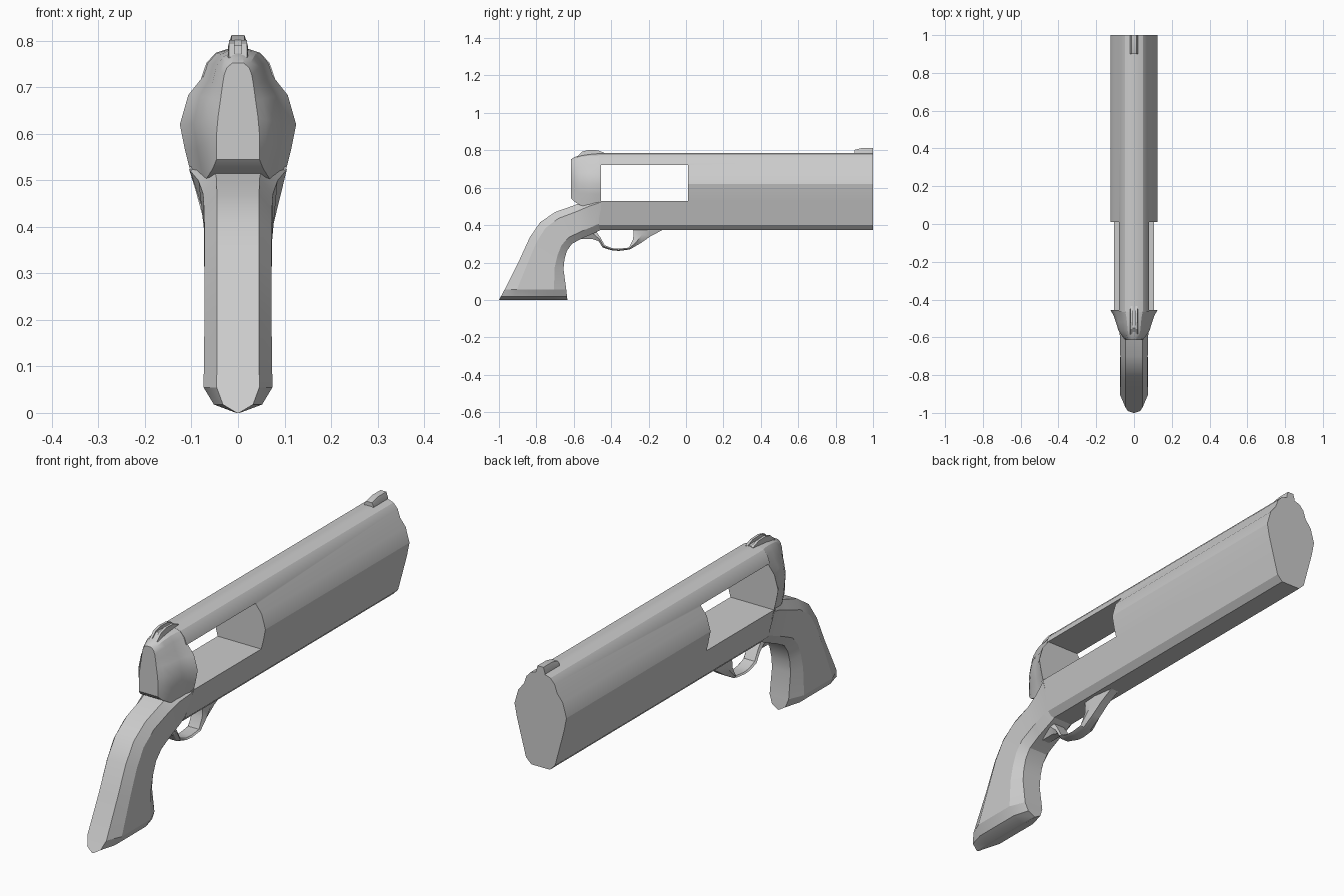
import bpy, bmesh, math

if "Cube" in bpy.data.objects:
    bpy.data.objects.remove(bpy.data.objects["Cube"])


def loft(name, rings):
    """Skin a list of closed rings of 3D points and cap both ends."""
    bm = bmesh.new()
    vs = [[bm.verts.new(p) for p in r] for r in rings]
    n = len(rings[0])
    for a, b in zip(vs, vs[1:]):
        for i in range(n):
            j = (i + 1) % n
            bm.faces.new((a[i], a[j], b[j], b[i]))
    bm.faces.new(vs[0])
    bm.faces.new(vs[-1])
    bmesh.ops.recalc_face_normals(bm, faces=bm.faces)
    me = bpy.data.meshes.new(name)
    bm.to_mesh(me)
    bm.free()
    ob = bpy.data.objects.new(name, me)
    bpy.context.collection.objects.link(ob)
    return ob


def mirrored(half, y):
    """Full cross-section at y from its right half, listed bottom to top."""
    return [(x, y, z) for x, z in half] + [(-x, y, z) for x, z in reversed(half)]


def finish(ob, angle=25):
    bpy.ops.object.select_all(action='DESELECT')
    ob.select_set(True)
    bpy.context.view_layer.objects.active = ob
    bpy.ops.object.shade_smooth_by_angle(angle=math.radians(angle))


# Barrel and frame: one constant section, with the cylinder window cut through
section = [(.045, .375), (.07, .40), (.105, .53), (.114, .565), (.125, .62),
           (.107, .683), (.08, .717), (.068, .752), (.048, .774), (.014, .785)]
barrel = loft("barrel_and_frame", [mirrored(section, -.465), mirrored(section, 1)])
cutter = loft("window_cutter", [mirrored([(.3, .53), (.3, .722)], y) for y in (-.6, .01)])
cutter.hide_render = True
mod = barrel.modifiers.new("window", 'BOOLEAN')
mod.operation = 'DIFFERENCE'
mod.solver = 'EXACT'
mod.object = cutter
bpy.context.view_layer.objects.active = barrel
bpy.ops.object.modifier_apply(modifier=mod.name)
bpy.data.objects.remove(cutter)
finish(barrel)

# Recoil shield: rounds from the frame section to a narrow rear strip
front = [(.095, .49)] + section[2:]
rear = [(.046, .545), (.046, .57), (.046, .60), (.043, .635), (.038, .67),
        (.034, .70), (.03, .725), (.024, .742), (.012, .752)]
rings = []
for y, t, sx in ((-.455, 0, 1), (-.485, .03, .88), (-.52, .1, .82),
                 (-.565, .3, .82), (-.597, .65, .85), (-.615, 1, 1)):
    half = [((a[0] * (1 - t) + b[0] * t) * sx, a[1] * (1 - t) + b[1] * t)
            for a, b in zip(front, rear)]
    rings.append(mirrored(half, y))
finish(loft("recoil_shield", rings), 30)

# Grip: octagonal rings between back-strap and front-strap points
# (back y, back z, front y, front z, half width back, half width front)
grip = [(-.455, .56, -.455, .375, .105, .07), (-.53, .535, -.49, .357, .085, .073),
        (-.60, .505, -.55, .332, .075, .073), (-.70, .47, -.61, .30, .073, .073),
        (-.78, .415, -.637, .262, .072, .072), (-.835, .335, -.65, .215, .072, .072),
        (-.89, .215, -.655, .165, .072, .072), (-.97, .055, -.64, .055, .074, .074),
        (-.99, .018, -.636, .018, .052, .052), (-1, 0, -.634, 0, .004, .004)]
rings = []
for by, bz, fy, fz, wb, wf in grip:
    half = [(w * k, by + (fy - by) * t, bz + (fz - bz) * t)
            for t, w, k in ((0, wb, .62), (.2, wb, 1), (.8, wf, 1), (1, wf, .62))]
    rings.append(half + [(-x, y, z) for x, y, z in reversed(half)])
finish(loft("grip", rings))

# Trigger guard: chamfered strap swept between outer and inner curves
outer = [(-.57, .325), (-.50, .325), (-.468, .315), (-.445, .28), (-.40, .266), (-.36, .262),
         (-.30, .27), (-.24, .305), (-.19, .34), (-.12, .377)]
inner = [(-.56, .38), (-.49, .38), (-.458, .335), (-.435, .293), (-.395, .277), (-.36, .274),
         (-.305, .28), (-.283, .325), (-.28, .36), (-.285, .39)]
rings = []
for (oy, oz), (iy, iz) in zip(outer, inner):
    my, mz = (oy + iy) / 2, (oz + iz) / 2
    rings.append([(.018, oy, oz), (.032, my, mz), (.026, iy, iz),
                  (-.026, iy, iz), (-.032, my, mz), (-.018, oy, oz)])
finish(loft("trigger_guard", rings))

# Front sight blade
rings = [mirrored([(.021, .775), (.021, .79), (.014, z)], y)
         for y, z in ((.90, .802), (.94, .812), (1, .812))]
finish(loft("front_sight", rings))

# Rear sight: low base with a pair of ribs flanking the sighting groove
loft("rear_sight_base", [mirrored([(.03, .74), (.016, z)], y)
                         for y, z in ((-.585, .762), (-.55, .79), (-.44, .787))])
for s in (-1, 1):
    rings = [[(s * .005, y, .75), (s * .024, y, .75), (s * .019, y, z), (s * .008, y, z)]
             for y, z in ((-.585, .765), (-.555, .793), (-.52, .802), (-.47, .800), (-.435, .786))]
    loft("rear_sight_rib", rings)
